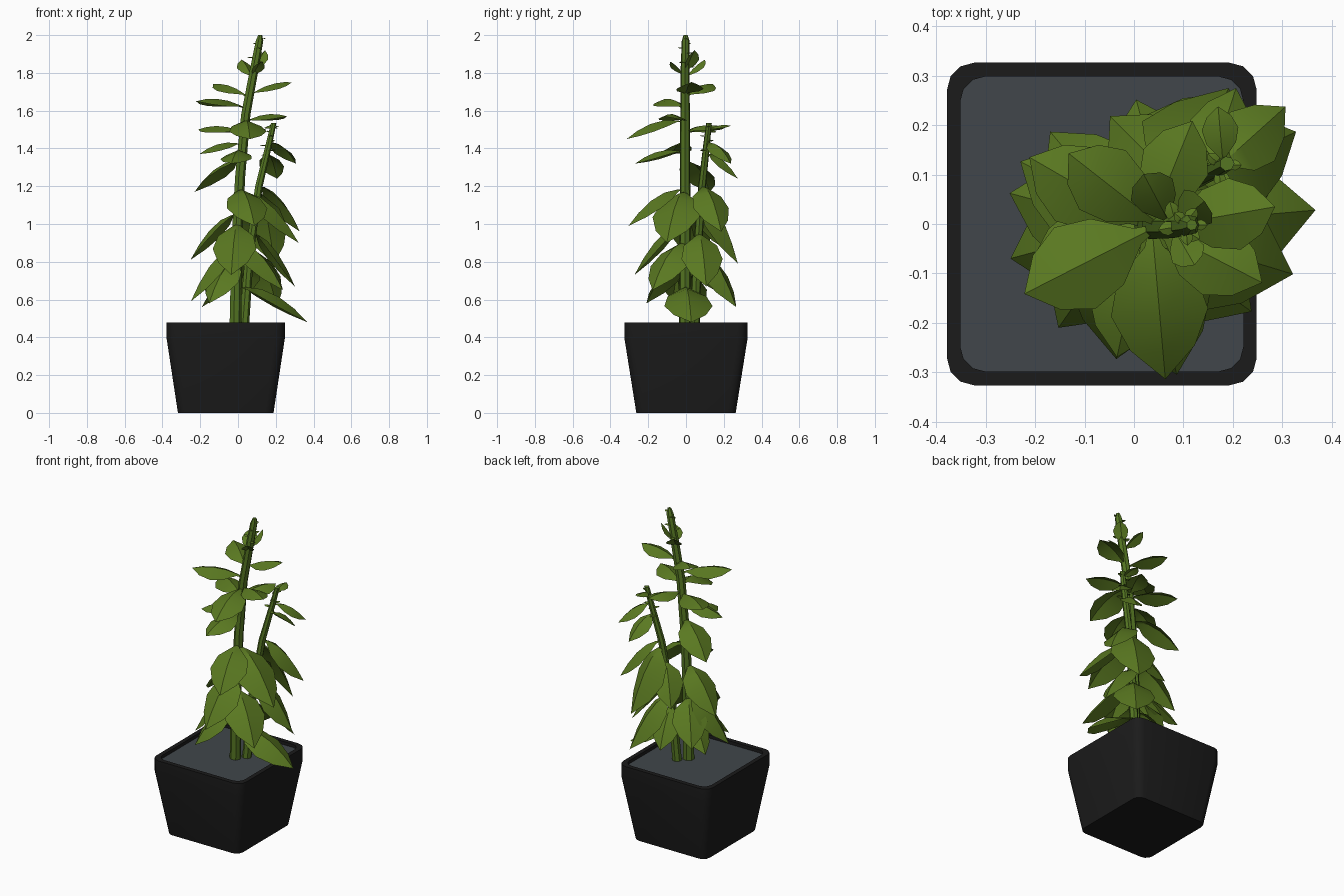
import bpy, bmesh, math
from mathutils import Vector

if "Cube" in bpy.data.objects:
    bpy.data.objects.remove(bpy.data.objects["Cube"])


def material(name, rgb):
    m = bpy.data.materials.new(name)
    m.diffuse_color = (*rgb, 1)
    m.use_nodes = True
    m.node_tree.nodes["Principled BSDF"].inputs["Base Color"].default_value = m.diffuse_color
    return m


LEAF = material("leaf green", (0.102, 0.19, 0.015))
STEM = material("stem green", (0.09, 0.18, 0.016))
POT = material("pot black", (0.011, 0.011, 0.011))
SOIL = material("soil grey", (0.052, 0.061, 0.07))


def make(name, bm, mat, angle=None, solid=True):
    if solid and angle:
        bmesh.ops.recalc_face_normals(bm, faces=bm.faces)
    me = bpy.data.meshes.new(name)
    bm.to_mesh(me)
    bm.free()
    me.materials.append(mat)
    ob = bpy.data.objects.new(name, me)
    bpy.context.collection.objects.link(ob)
    if angle:
        bpy.ops.object.select_all(action='DESELECT')
        ob.select_set(True)
        bpy.context.view_layer.objects.active = ob
        bpy.ops.object.shade_smooth_by_angle(angle=math.radians(angle))
    return ob


def square_ring(bm, hx, hy, z, r=0.055):
    # square outline with rounded corners
    vs = []
    for k, (sx, sy) in enumerate([(1, 1), (-1, 1), (-1, -1), (1, -1)]):
        for j in range(4):
            a = math.radians(90 * k + 30 * j)
            vs.append(bm.verts.new((-0.065 + sx * (hx - r) + r * math.cos(a),
                                    sy * (hy - r) + r * math.sin(a), z)))
    return vs


def bridge(bm, a, b):
    n = len(a)
    for i in range(n):
        bm.faces.new((a[i], a[(i + 1) % n], b[(i + 1) % n], b[i]))


# Pot: tapered body, upright rim, open top
bm = bmesh.new()
rings = [square_ring(bm, hx, hy, z, r) for hx, hy, z, r in [
    (0.253, 0.263, 0, 0.045), (0.313, 0.326, 0.395, 0.055),
    (0.313, 0.326, 0.478, 0.055), (0.286, 0.298, 0.478, 0.05),
    (0.286, 0.298, 0.445, 0.05)]]
for a, b in zip(rings, rings[1:]):
    bridge(bm, a, b)
bm.faces.new(rings[0][::-1])
make("pot", bm, POT, 35)

# Soil
bm = bmesh.new()
bm.faces.new(square_ring(bm, 0.286, 0.298, 0.458, 0.05))
make("soil", bm, SOIL)

# Stem paths: x, y, z, radius
MAIN = [(-0.015, -0.005, 0.45, 0.033), (-0.008, -0.005, 0.9, 0.03),
        (0.01, -0.005, 1.25, 0.028), (0.04, -0.005, 1.58, 0.026),
        (0.085, -0.005, 1.82, 0.024), (0.113, -0.002, 1.97, 0.021),
        (0.117, -0.002, 2.0, 0.011)]
SIDE = [(0.03, 0.045, 0.45, 0.028), (0.06, 0.06, 0.85, 0.024),
        (0.11, 0.085, 1.2, 0.021), (0.165, 0.11, 1.43, 0.018),
        (0.188, 0.122, 1.535, 0.015)]


def stem(name, path):
    bm = bmesh.new()
    rows = [[bm.verts.new((x + r * math.cos(k * math.tau / 7),
                           y + r * math.sin(k * math.tau / 7), z))
             for k in range(7)] for x, y, z, r in path]
    for a, b in zip(rows, rows[1:]):
        bridge(bm, a, b)
    bm.faces.new(rows[0][::-1])
    bm.faces.new(rows[-1])
    make(name, bm, STEM, 40)


stem("main_stem", MAIN)
stem("side_stem", SIDE)


def on_stem(path, z):
    for a, b in zip(path, path[1:]):
        if z <= b[2]:
            return Vector(a[:3]).lerp(Vector(b[:3]), (z - a[2]) / (b[2] - a[2]))
    return Vector(path[-1][:3])


def leaf(bm, base, azimuth, reach, dz):
    # arched midrib with a roof-shaped fold and pointed tip
    a = math.radians(azimuth)
    out = Vector((math.cos(a), math.sin(a), 0))
    side = Vector((-out.y, out.x, 0))
    half = 0.29 * math.hypot(reach, dz)
    hump = 0.1 * reach + max(0, -dz) * 0.15
    # fold edges away from the upper surface, perpendicular to the leaf
    down = (Vector((0, 0, -reach)) + out * dz).normalized() * 0.42 * half
    rows = []
    for t, w in [(0, 0.06), (0.14, 0.2), (0.36, 0.85), (0.6, 1.05), (0.82, 0.7), (1, 0)]:
        mid = base + out * reach * t + Vector((0, 0, dz * t + hump * 4 * t * (1 - t)))
        m = bm.verts.new(mid)
        rows.append((bm.verts.new(mid + side * half * w + down * w), m,
                     bm.verts.new(mid - side * half * w + down * w)) if w else (m, m, m))
    for p, q in zip(rows, rows[1:]):
        for i in (0, 1):
            vs = (p[i], p[i + 1], q[i + 1], q[i])
            bm.faces.new(vs if q[0] != q[1] else vs[:3])


# Leaves: height on stem, direction in degrees, reach, rise of tip
MAIN_LEAVES = [
    (1.80, 40, .08, .12), (1.77, 118, .12, .10), (1.78, 300, .09, .08),
    (1.68, 10, .23, .07), (1.67, 142, .24, .07), (1.61, 207, .30, .04),
    (1.54, 275, .31, -.09), (1.54, -27, .25, .03), (1.49, 68, .23, .02),
    (1.48, 150, .28, .02), (1.42, 196, .24, -.05), (1.38, 258, .27, -.06),
    (1.33, 152, .28, -.16), (1.18, 285, .31, -.19), (1.17, -17, .33, -.27),
    (1.05, 165, .26, -.24), (1.00, 263, .27, -.27), (0.90, -35, .30, -.25),
    (0.88, 195, .25, -.29), (0.85, 130, .25, -.22), (0.80, 235, .25, -.22),
    (0.74, 155, .20, -.18), (0.66, 5, .38, -.18)]
SIDE_LEAVES = [
    (1.50, 95, .12, .02), (1.43, 42, .19, -.11), (1.37, 72, .18, -.13),
    (1.20, 25, .24, -.24), (1.17, 66, .21, -.38), (1.08, 135, .20, -.22),
    (0.95, 10, .23, -.28), (0.87, 55, .25, -.31), (0.80, 105, .20, -.20)]

for name, path, leaves in [("main_leaves", MAIN, MAIN_LEAVES), ("side_leaves", SIDE, SIDE_LEAVES)]:
    bm = bmesh.new()
    for z, az, reach, dz in leaves:
        leaf(bm, on_stem(path, z), az, reach, dz)
    # tiny buds spiralling up to the stem tip
    for i in range(7):
        leaf(bm, on_stem(path, path[-1][2] - 0.025 - 0.025 * i), 137.5 * i,
             0.035 + 0.003 * i, 0.008)
    make(name, bm, LEAF, 40, solid=False)
